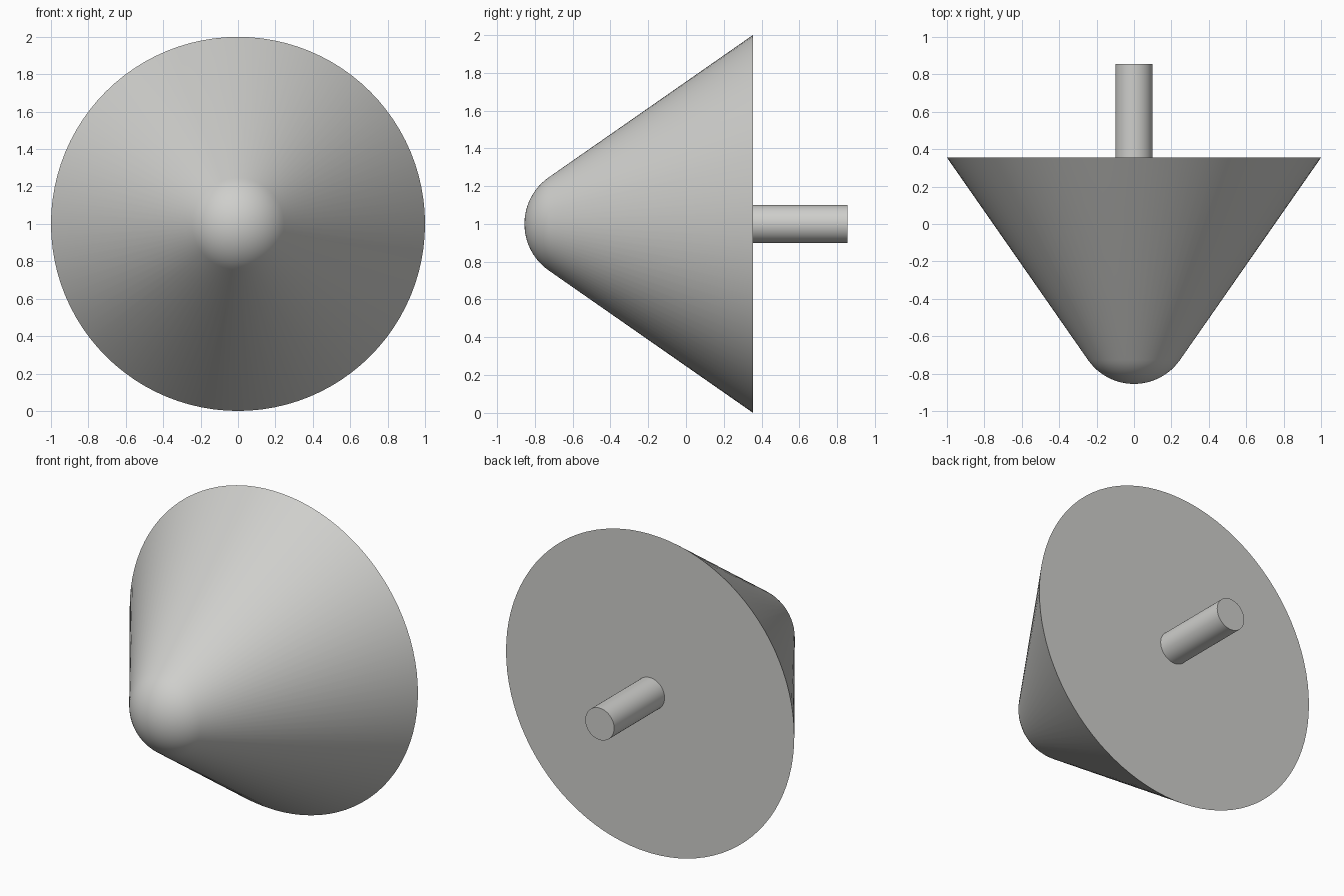
import bpy, bmesh, math
from mathutils import Matrix, Vector

if "Cube" in bpy.data.objects:
    bpy.data.objects.remove(bpy.data.objects["Cube"])

AXIS_Z = 1.0
BASE_Y, TIP_Y, END_Y = 0.355, -0.855, 0.855
NOSE_R, ROD_R = 0.3, 0.1

grey = bpy.data.materials.new("light_grey")
grey.diffuse_color = (0.62, 0.62, 0.60, 1)
grey.use_nodes = True
grey.node_tree.nodes["Principled BSDF"].inputs["Base Color"].default_value = grey.diffuse_color


def lathe(name, profile, steps):
    """Revolve (radius, y) points around the horizontal y axis."""
    bm = bmesh.new()
    verts = [bm.verts.new((r, y, 0)) for r, y in profile]
    edges = [bm.edges.new(pair) for pair in zip(verts, verts[1:])]
    bmesh.ops.spin(bm, geom=verts + edges, cent=(0, 0, 0), axis=(0, 1, 0),
                   angle=math.tau, steps=steps, use_duplicate=False)
    bmesh.ops.remove_doubles(bm, verts=bm.verts, dist=1e-5)
    # close the flat ends
    rims = [e for e in bm.edges if e.is_boundary]
    if rims:
        bmesh.ops.holes_fill(bm, edges=rims, sides=0)
    bmesh.ops.recalc_face_normals(bm, faces=bm.faces)
    bm.transform(Matrix.Translation((0, 0, AXIS_Z)))
    mesh = bpy.data.meshes.new(name)
    bm.to_mesh(mesh)
    bm.free()
    mesh.materials.append(grey)
    obj = bpy.data.objects.new(name, mesh)
    bpy.context.collection.objects.link(obj)
    bpy.ops.object.select_all(action='DESELECT')
    obj.select_set(True)
    bpy.context.view_layer.objects.active = obj
    bpy.ops.object.shade_smooth_by_angle(angle=math.radians(30))
    return obj


# Cone with a round nose: the arc ends where the cone side is tangent to it
centre_y = TIP_Y + NOSE_R
to_rim = Vector((1.0, BASE_Y - centre_y))
rim_angle = math.atan2(to_rim.x, -to_rim.y)          # measured from the nose tip
tangent = rim_angle - math.acos(NOSE_R / to_rim.length)
arc = [(NOSE_R * math.sin(tangent * i / 12), centre_y - NOSE_R * math.cos(tangent * i / 12))
       for i in range(13)]
lathe("cone_body", arc + [(1.0, BASE_Y)], 96)

# Rod standing out of the flat back
lathe("rear_rod", [(ROD_R, BASE_Y - 0.01), (ROD_R, END_Y)], 48)
